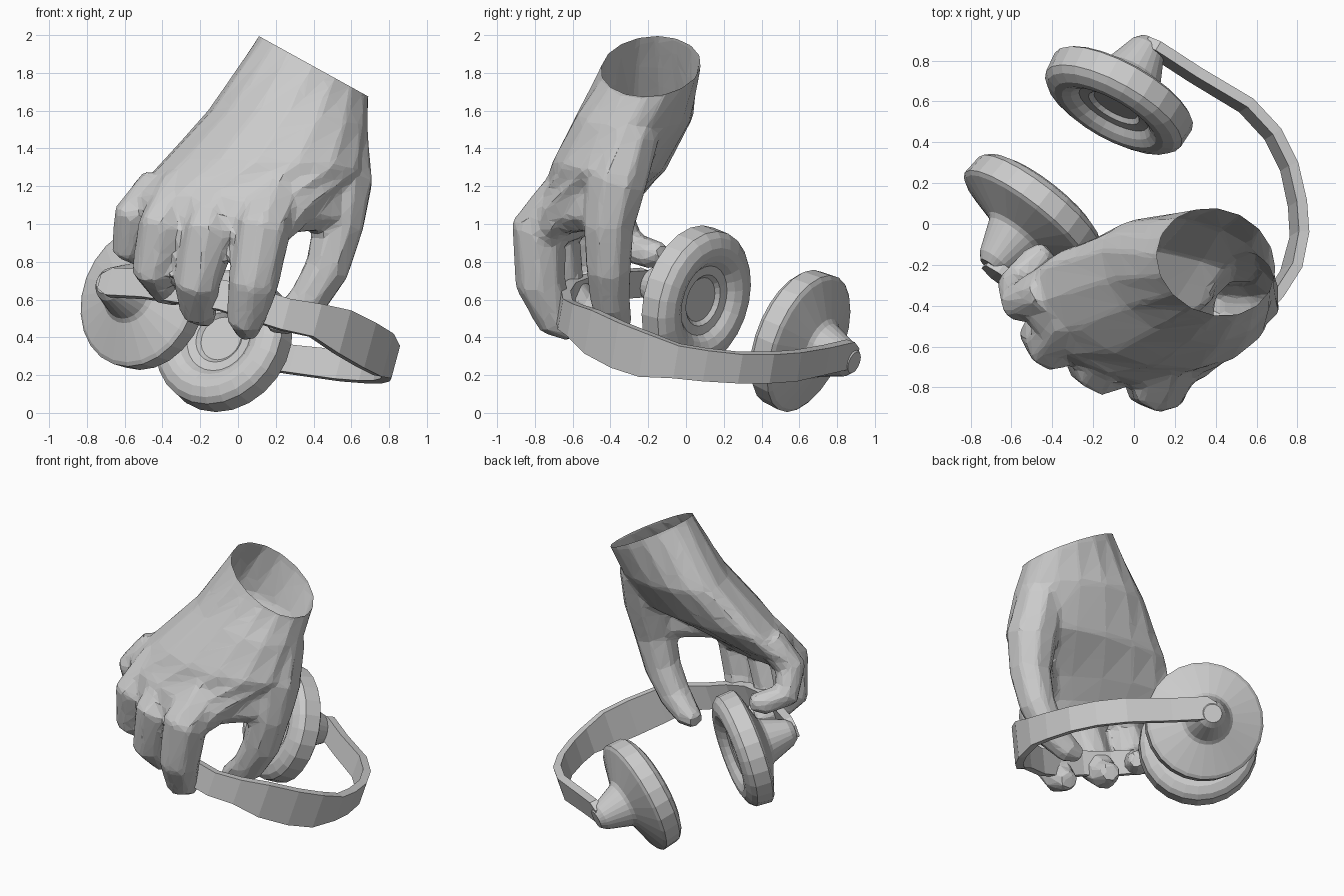
import bpy, bmesh, math
from mathutils import Vector

old = bpy.data.objects.get("Cube")
if old:
    bpy.data.objects.remove(old, do_unlink=True)

grey = bpy.data.materials.new("plain_grey")
grey.use_nodes = True
grey.diffuse_color = (0.6, 0.6, 0.6, 1)
bsdf = next(n for n in grey.node_tree.nodes if n.type == 'BSDF_PRINCIPLED')
bsdf.inputs["Base Color"].default_value = (0.6, 0.6, 0.6, 1)


def make_object(name, bm):
    bmesh.ops.recalc_face_normals(bm, faces=bm.faces[:])
    mesh = bpy.data.meshes.new(name)
    bm.to_mesh(mesh)
    bm.free()
    mesh.materials.append(grey)
    obj = bpy.data.objects.new(name, mesh)
    bpy.context.scene.collection.objects.link(obj)
    return obj


def loft(bm, rings):
    """Skin a list of equal point rings and cap both ends."""
    loops = [[bm.verts.new(p) for p in ring] for ring in rings]
    n = len(loops[0])
    for a, b in zip(loops, loops[1:]):
        for i in range(n):
            j = (i + 1) % n
            bm.faces.new((a[i], a[j], b[j], b[i]))
    bm.faces.new(loops[0])
    bm.faces.new(loops[-1])


def tangents(pts):
    last = len(pts) - 1
    return [(pts[min(i + 1, last)] - pts[max(i - 1, 0)]).normalized()
            for i in range(last + 1)]


def add_finger(bm, joints, across, sides=8):
    """Tapered tube through joints given as x, y, z, radius."""
    across = Vector(across)
    pts = [Vector(j[:3]) for j in joints]
    rings = []
    for p, t, j in zip(pts, tangents(pts), joints):
        u = (across - t * across.dot(t)).normalized()
        v = t.cross(u)
        angles = [math.tau * (k + 0.5) / sides for k in range(sides)]
        rings.append([p + (u * math.cos(a) + v * math.sin(a)) * j[3] * 1.04 for a in angles])
    loft(bm, rings)


def palm_ring(left, right, front, back, sides=16):
    """Oval through two side points, with separate front and back depth."""
    left, right = Vector(left), Vector(right)
    mid, half = (left + right) / 2, (right - left) / 2
    ring = []
    for k in range(sides):
        a = math.tau * k / sides
        depth = Vector(front) if math.sin(a) > 0 else Vector(back)
        ring.append(mid + half * math.cos(a) + depth * abs(math.sin(a)))
    return ring


# Hand: palm, four curled fingers, thumb and the web beside it
bm = bmesh.new()
loft(bm, [
    palm_ring((.20, -.13, 2.15), (.76, -.18, 1.84), (0, -.24, .02), (0, .25, -.02)),
    palm_ring((.10, -.15, 1.98), (.69, -.22, 1.67), (0, -.26, .02), (0, .26, -.02)),
    palm_ring((-.16, -.13, 1.60), (.69, -.30, 1.50), (0, -.36, .04), (0, .24, 0)),
    palm_ring((-.43, -.20, 1.30), (.68, -.40, 1.26), (-.02, -.40, .06), (0, .17, 0)),
    palm_ring((-.58, -.28, 1.14), (.42, -.66, 1.07), (-.06, -.26, .04), (.06, .13, 0)),
    palm_ring((-.56, -.36, 1.05), (.33, -.72, .96), (-.05, -.21, .02), (.04, .08, 0)),
    palm_ring((-.47, -.42, 1.0), (.22, -.73, .87), (-.04, -.12, 0), (.02, .05, 0)),
])
fingers = [
    # index
    [(.20, -.64, 1.14, .14), (.13, -.78, .97, .145), (.08, -.77, .68, .13),
     (.04, -.69, .49, .10), (.05, -.59, .43, .06)],
    # middle
    [(-.10, -.55, 1.15, .13), (-.15, -.70, .95, .14), (-.22, -.66, .68, .12),
     (-.21, -.54, .55, .095), (-.17, -.43, .51, .06)],
    # ring
    [(-.30, -.45, 1.2, .12), (-.40, -.59, .98, .13), (-.45, -.54, .75, .11),
     (-.38, -.42, .65, .085), (-.31, -.34, .62, .055)],
    # little
    [(-.42, -.33, 1.22, .1), (-.56, -.38, 1.04, .1), (-.58, -.30, .88, .09),
     (-.48, -.18, .84, .08), (-.42, -.12, .85, .05)],
]
for joints in fingers:
    add_finger(bm, joints, (.9, -.42, 0))
thumb = [(.54, -.28, 1.5, .15), (.55, -.37, 1.22, .165), (.53, -.41, .98, .135),
         (.47, -.41, .76, .12), (.36, -.40, .58, .105), (.24, -.37, .49, .085),
         (.16, -.35, .47, .05)]
add_finger(bm, thumb, (0, 1, 0))
web = [(.20, -.68, 1.06, .12), (.37, -.54, 1.08, .12), (.53, -.40, 1.08, .13)]
add_finger(bm, web, (0, 0, 1))
hand = make_object("hand", bm)

# Fuse the hand parts into one faceted skin
remesh = hand.modifiers.new("fuse", 'REMESH')
remesh.mode = 'VOXEL'
remesh.voxel_size = 0.022
smooth = hand.modifiers.new("soften", 'SMOOTH')
smooth.iterations = 3
reduce = hand.modifiers.new("facet", 'DECIMATE')
reduce.ratio = 0.085
bpy.context.view_layer.update()
graph = bpy.context.evaluated_depsgraph_get()
skin = bpy.data.meshes.new_from_object(hand.evaluated_get(graph))
hand.modifiers.clear()

# Open the wrist with a slanted cut
bm = bmesh.new()
bm.from_mesh(skin)
bmesh.ops.bisect_plane(bm, geom=bm.verts[:] + bm.edges[:] + bm.faces[:],
                       plane_co=(.4, -.18, 1.835), plane_no=(.48, 0, .87), clear_outer=True)
for f in bm.faces:
    f.smooth = False
    f.material_index = 0
bm.to_mesh(skin)
bm.free()
hand.data = skin
if not skin.materials:
    skin.materials.append(grey)

# Ear cups: one lathe profile (radius, distance outward)
profile = [(.12, -.02), (.14, -.04), (.19, -.045), (.22, -.075), (.26, -.095), (.30, -.095),
           (.35, -.075), (.378, -.045), (.385, .06), (.365, .075), (.17, .145),
           (.15, .165), (.09, .32), (.06, .355)]


def ear_cup(name, centre, outward, sides=24):
    axis = Vector(outward).normalized()
    u = axis.cross(Vector((0, 0, 1))).normalized()
    v = axis.cross(u)
    bm = bmesh.new()
    rings = []
    for r, d in profile:
        angles = [math.tau * k / sides for k in range(sides)]
        rings.append([Vector(centre) + axis * d + (u * math.cos(a) + v * math.sin(a)) * r
                      for a in angles])
    loft(bm, rings)
    return make_object(name, bm)


ear_cup("back_ear_cup", (-.08, .60, .387), (.46, .82, -.34))
ear_cup("front_ear_cup", (-.49, .06, .605), (-.60, -.76, .24))

# Headband: flat strap swept from cup to cup, x, y, z, height
path = [(.05, .89, .31, .08), (.10, .86, .31, .15), (.30, .73, .28, .15), (.55, .58, .25, .16),
        (.68, .44, .24, .16), (.76, .28, .24, .16), (.80, .10, .255, .17), (.81, -.05, .275, .18),
        (.77, -.22, .31, .24), (.68, -.36, .36, .25), (.55, -.50, .43, .24), (.41, -.59, .49, .18),
        (.25, -.64, .52, .17), (.09, -.65, .57, .17), (-.08, -.62, .62, .16),
        (-.26, -.54, .65, .16), (-.48, -.37, .68, .15), (-.67, -.23, .69, .15),
        (-.72, -.19, .69, .08)]
up = Vector((.27, .17, 1)).normalized()
pts = [Vector(p[:3]) for p in path]
rings = []
for p, t, row in zip(pts, tangents(pts), path):
    side = t.cross(up).normalized() * 0.026
    tall = up * row[3] / 2
    rings.append([p + side + tall, p - side + tall, p - side - tall, p + side - tall])
bm = bmesh.new()
loft(bm, rings)
make_object("headband", bm)
